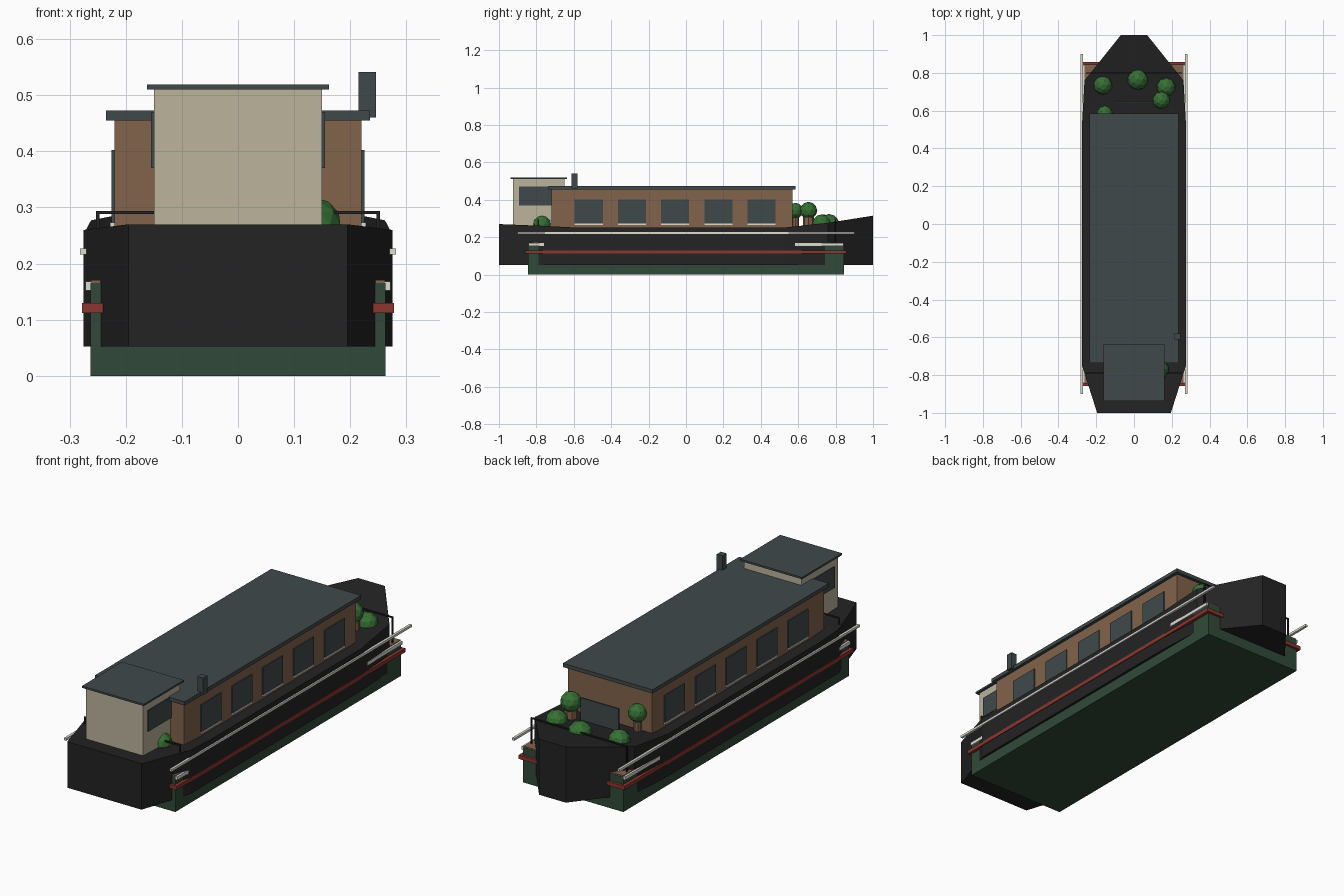
import bpy, bmesh
from mathutils import Matrix

if "Cube" in bpy.data.objects:
    bpy.data.objects.remove(bpy.data.objects["Cube"], do_unlink=True)


def material(name, rgb):
    """Flat colour given as 0-255 display values, stored linear."""
    lin = [((c / 255 + 0.055) / 1.055) ** 2.4 for c in rgb] + [1]
    m = bpy.data.materials.new(name)
    m.use_nodes = True
    m.diffuse_color = lin
    m.node_tree.nodes["Principled BSDF"].inputs["Base Color"].default_value = lin
    return m


black = material("black hull", (35, 35, 35))
green = material("dark green", (48, 74, 56))
red = material("red", (138, 54, 46))
white = material("off white", (222, 220, 212))
wood = material("brown wood", (130, 99, 75))
beige = material("beige", (188, 179, 156))
slate = material("slate grey", (64, 73, 74))
leaf = material("leaf green", (54, 112, 52))


def finish(name, bm, mat):
    bmesh.ops.recalc_face_normals(bm, faces=bm.faces)
    me = bpy.data.meshes.new(name)
    bm.to_mesh(me)
    bm.free()
    me.materials.append(mat)
    ob = bpy.data.objects.new(name, me)
    bpy.context.collection.objects.link(ob)
    return ob


def box(name, x, y, z, mat):
    """Box from (min, max) pairs."""
    bm = bmesh.new()
    size = [b - a for a, b in (x, y, z)]
    mid = [(a + b) / 2 for a, b in (x, y, z)]
    bmesh.ops.create_cube(bm, size=1, matrix=Matrix.Translation(mid) @ Matrix.Diagonal((*size, 1)))
    return finish(name, bm, mat)


def slab(name, hx, hy, z, mat):
    return box(name, (-hx, hx), (-hy, hy), z, mat)


def pair(name, x, y, z, mat):
    """Box on the left (+x) and its mirror on the right."""
    box("left_" + name, x, y, z, mat)
    box("right_" + name, (-x[1], -x[0]), y, z, mat)


def plant(name, x, y, z, r, trunk=0):
    """Faceted round bush, with an optional trunk down to the deck."""
    bm = bmesh.new()
    bmesh.ops.create_icosphere(bm, subdivisions=2, radius=r, matrix=Matrix.Translation((x, y, z)))
    finish(name + "_foliage", bm, leaf)
    if trunk:
        h = z - 0.24
        bm = bmesh.new()
        bmesh.ops.create_cone(bm, cap_ends=True, segments=8, radius1=trunk, radius2=trunk,
                              depth=h, matrix=Matrix.Translation((x, y, 0.24 + h / 2)))
        finish(name + "_trunk", bm, wood)


# Hull: stations of (y, half width, deck height), lofted with vertical sides
stations = [(-1, .195, .27), (-.75, .275, .26), (-.6, .275, .252), (.53, .275, .252),
            (.76, .262, .277), (1, .07, .315)]
bm = bmesh.new()
rings = [[bm.verts.new(p) for p in ((-w, y, .052), (w, y, .052), (w, y, h), (-w, y, h))]
         for y, w, h in stations]
for a, b in zip(rings, rings[1:]):
    for i in range(4):
        j = (i + 1) % 4
        bm.faces.new((a[i], a[j], b[j], b[i]))
bm.faces.new(rings[0])
bm.faces.new(rings[-1])
finish("hull", bm, black)

# Float under the hull, with its wooden top, fender band and trims
slab("float", .263, .845, (0, .165), green)
slab("float_deck", .262, .843, (.164, .171), wood)
slab("fender_band", .278, .857, (.112, .13), red)
pair("float_trim", (.262, .272), (-.842, .842), (.152, .168), white)
pair("rub_rail", (.27, .282), (-.9, .9), (.216, .227), white)

# Cabin and roof
box("cabin", (-.22, .22), (-.72, .57), (.22, .456), wood)
box("cabin_roof", (-.235, .235), (-.735, .586), (.455, .473), slate)
for i in range(5):
    y = -.52 + i * .231
    pair("cabin_window_%d" % (i + 1), (.219, .225), (y - .075, y + .075), (.272, .402), slate)
    pair("window_sill_%d" % (i + 1), (.219, .228), (y - .075, y + .075), (.265, .273), white)

# Wheelhouse, its side windows and the chimney
box("wheelhouse", (-.15, .15), (-.925, -.65), (.25, .511), beige)
box("wheelhouse_roof", (-.162, .162), (-.937, -.637), (.51, .519), slate)
pair("wheelhouse_window", (.149, .155), (-.893, -.68), (.37, .47), slate)
box("chimney", (.215, .246), (-.612, -.581), (.46, .541), slate)

# Screen on the bow deck
box("bow_screen", (-.1, .1), (.641, .649), (.25, .37), slate)

# Railings across both ends
for name, y in (("stern", -.79), ("bow", .8)):
    box(name + "_rail", (-.253, .253), (y - .003, y + .003), (.288, .294), black)
    pair(name + "_rail_post", (.247, .253), (y - .003, y + .003), (.165, .29), black)

# Plants on the decks
plant("left_tree", .145, .655, .342, .047, .03)
plant("right_tree", -.155, .585, .342, .042, .018)
plant("left_bush", .17, .725, .272, .05)
plant("middle_bush", .02, .765, .268, .056)
plant("right_bush", -.165, .735, .272, .05)
plant("stern_bush", .135, -.77, .268, .05)
